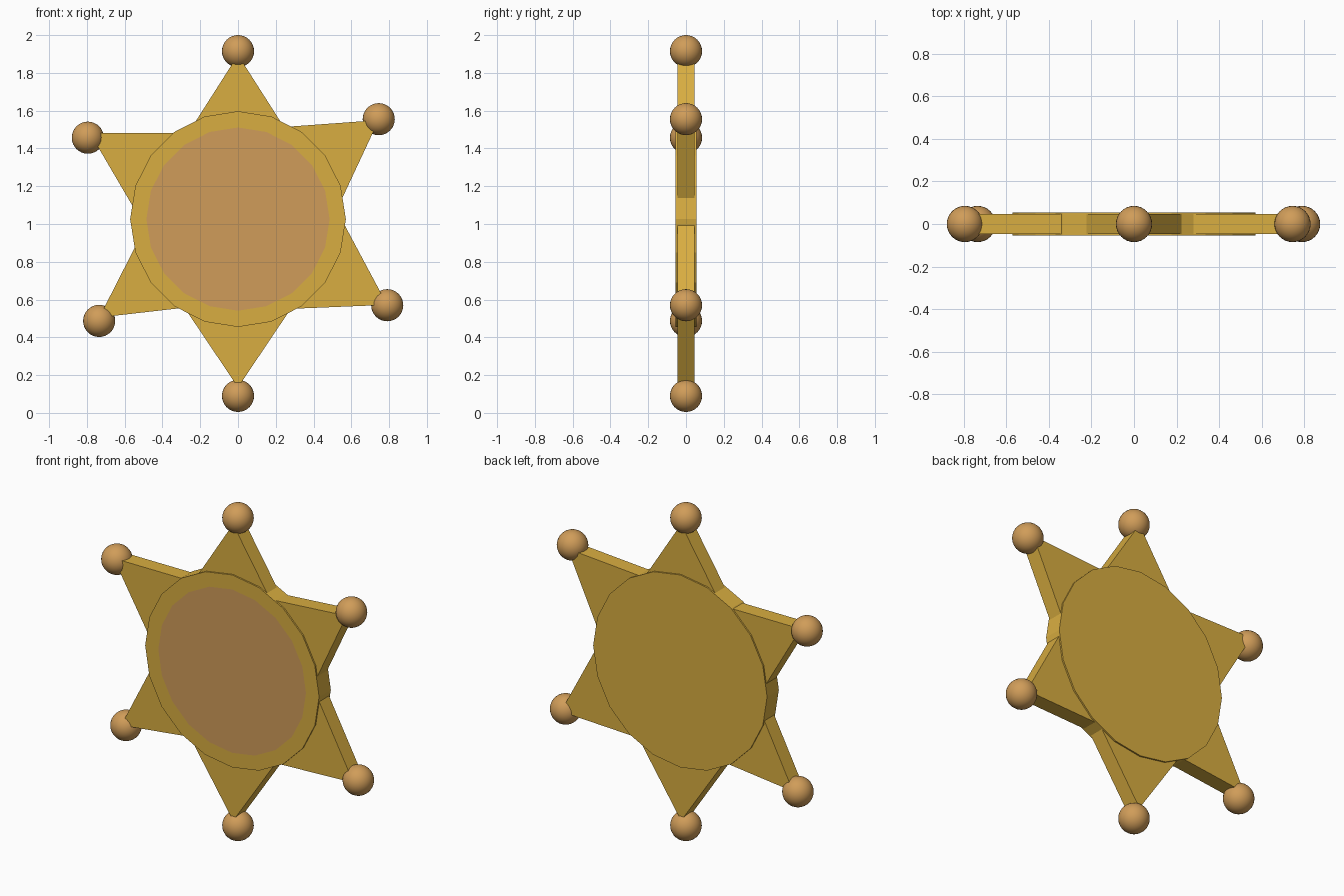
import bpy, bmesh, math
from mathutils import Vector

if "Cube" in bpy.data.objects:
    bpy.data.objects.remove(bpy.data.objects["Cube"])

CENTER_Z = 1.026


def material(name, rgb):
    m = bpy.data.materials.new(name)
    m.diffuse_color = (*rgb, 1)
    m.use_nodes = True
    m.node_tree.nodes["Principled BSDF"].inputs["Base Color"].default_value = m.diffuse_color
    return m


gold = material("gold", (0.69, 0.42, 0.052))
copper = material("copper", (0.63, 0.335, 0.10))


def prism(name, outline, half_depth, mats):
    """Extrude an (x, z) outline along y, front face first."""
    bm = bmesh.new()
    front = bm.faces.new([bm.verts.new((x, -half_depth, z)) for x, z in outline])
    ext = bmesh.ops.extrude_face_region(bm, geom=[front], use_keep_orig=True)
    moved = [v for v in ext["geom"] if isinstance(v, bmesh.types.BMVert)]
    bmesh.ops.translate(bm, verts=moved, vec=(0, 2 * half_depth, 0))
    bmesh.ops.recalc_face_normals(bm, faces=bm.faces)
    me = bpy.data.meshes.new(name)
    obj = bpy.data.objects.new(name, me)
    bpy.context.collection.objects.link(obj)
    for m in mats:
        me.materials.append(m)
    return obj, bm


# Centre disc, with an inset copper panel on the front face only
ring = [(0.571 * math.sin(math.tau * i / 20),
         CENTER_Z + 0.571 * math.cos(math.tau * i / 20)) for i in range(20)]
disc, bm = prism("centre_disc", ring, 0.055, [gold, copper])
panel = min(bm.faces, key=lambda f: f.calc_center_median().y)
bmesh.ops.inset_region(bm, faces=[panel], thickness=0.085, use_even_offset=True)
panel.material_index = 1
bm.to_mesh(disc.data)
bm.free()

# Arms: ball centre, tip, and the two points where the edges meet the disc
arms = [
    ((0, 1.915), (0, 1.895), (-0.22, 1.55), (0.22, 1.55)),
    ((0.745, 1.555), (0.745, 1.55), (0.29, 1.517), (0.555, 1.143)),
    ((0.79, 0.57), (0.79, 0.572), (0.57, 0.984), (0.305, 0.552)),
    ((0, 0.09), (0, 0.135), (0.262, 0.525), (-0.262, 0.525)),
    ((-0.735, 0.487), (-0.735, 0.505), (-0.30, 0.555), (-0.545, 0.878)),
    ((-0.795, 1.457), (-0.785, 1.483), (-0.555, 1.09), (-0.34, 1.483)),
]
for i, (ball, tip, a, b) in enumerate(arms):
    t = Vector(tip)
    # carry the edges on into the disc
    base = [t + (Vector(p) - t) * 1.15 for p in (a, b)]
    arm, bm = prism(f"star_arm_{i + 1}", [tip, *base], 0.046, [gold])
    bm.to_mesh(arm.data)
    bm.free()

    # Ball on the tip
    bpy.ops.mesh.primitive_uv_sphere_add(segments=32, ring_count=16, radius=0.085,
                                         location=(ball[0], 0, ball[1]))
    obj = bpy.context.object
    obj.name = f"tip_ball_{i + 1}"
    obj.data.materials.append(copper)
    bpy.ops.object.shade_smooth()
